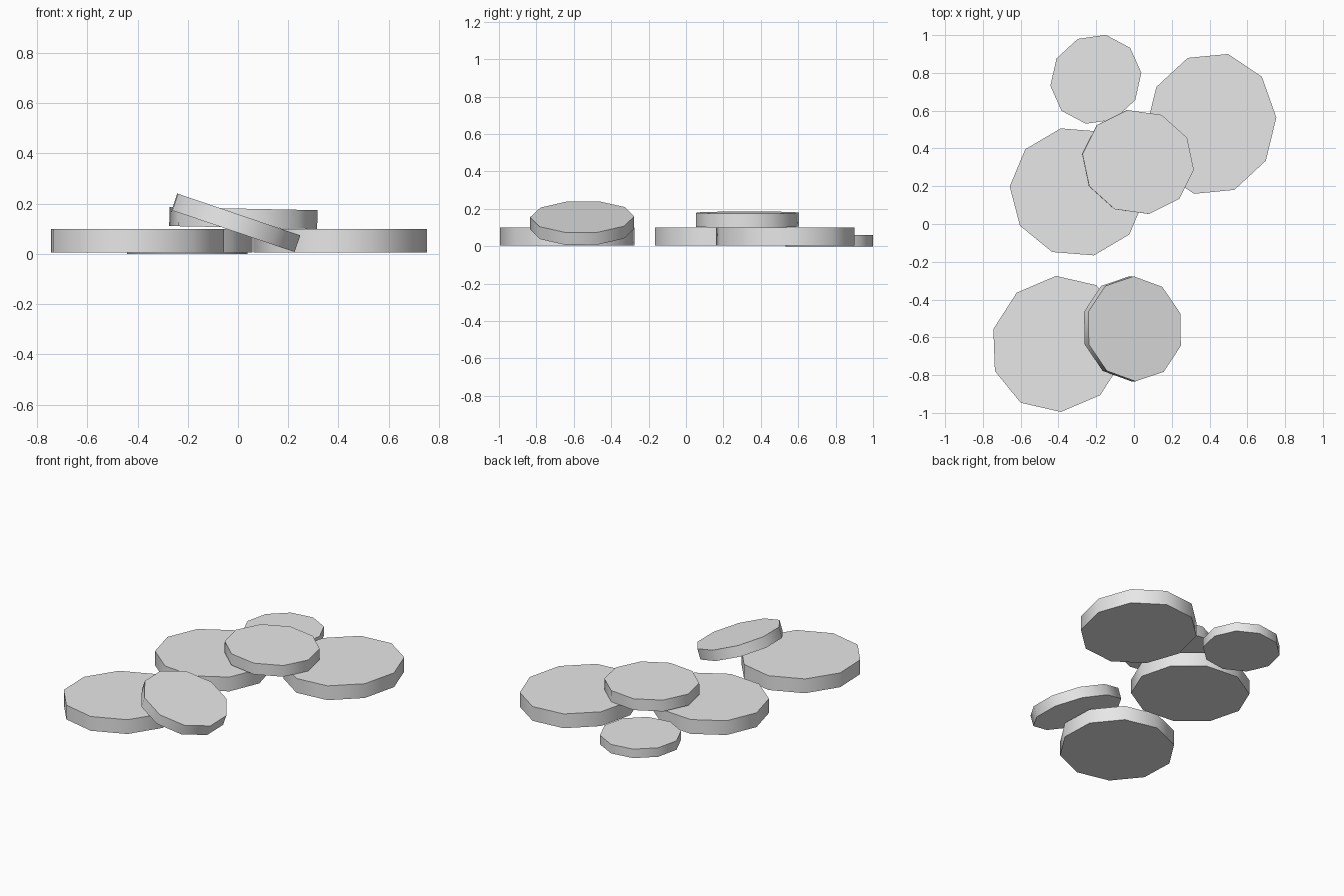
import bpy
import bmesh
from math import cos, sin, pi, radians
from mathutils import Vector

cube = bpy.data.objects.get("Cube")
if cube:
    bpy.data.objects.remove(cube, do_unlink=True)

SIDES = 10

# Single plain stone colour
stone_grey = bpy.data.materials.new("stone_grey")
stone_grey.use_nodes = True
colour = (0.8, 0.8, 0.8, 1.0)
stone_grey.diffuse_color = colour
stone_grey.node_tree.nodes["Principled BSDF"].inputs["Base Color"].default_value = colour


def flat_stone(name, centre, first_axis, second_axis, thickness, slope=0.0):
    """Ten-sided slab: centre of its top face, two plan axes, and a lean along x."""
    u, v = Vector(first_axis), Vector(second_axis)
    top_centre = Vector(centre)
    normal = Vector((-slope, 0, 1)).normalized()
    bm = bmesh.new()

    # Top outline
    outline = []
    for k in range(SIDES):
        angle = 2 * pi * k / SIDES
        plan = u * cos(angle) + v * sin(angle)
        outline.append(bm.verts.new(top_centre + Vector((plan.x, plan.y, slope * plan.x))))
    top = bm.faces.new(outline)

    # Thickness, square to the top face
    result = bmesh.ops.extrude_face_region(bm, geom=[top], use_keep_orig=True)
    lower = [g for g in result["geom"] if isinstance(g, bmesh.types.BMVert)]
    bmesh.ops.translate(bm, verts=lower, vec=-normal * thickness)
    bmesh.ops.recalc_face_normals(bm, faces=bm.faces)

    mesh = bpy.data.meshes.new(name)
    bm.to_mesh(mesh)
    bm.free()
    mesh.materials.append(stone_grey)
    stone = bpy.data.objects.new(name, mesh)
    bpy.context.collection.objects.link(stone)

    # Rounded sides, crisp rims
    bpy.ops.object.select_all(action="DESELECT")
    stone.select_set(True)
    bpy.context.view_layer.objects.active = stone
    bpy.ops.object.shade_smooth_by_angle(angle=radians(45))
    return stone


# Large stones lying on the ground
flat_stone("front_stone", (-0.40, -0.635, 0.1), (-0.013, 0.36), (-0.358, -0.034), 0.095)
flat_stone("middle_stone", (-0.30, 0.17, 0.1), (-0.088, 0.336), (-0.348, -0.079), 0.095)
flat_stone("left_stone", (0.408, 0.53, 0.1), (0.09, 0.37), (-0.334, 0.085), 0.095)

# Small stone at the back
flat_stone("back_stone", (-0.202, 0.766, 0.06), (0.053, 0.235), (-0.236, 0.04), 0.06)

# Stone bridging the middle pair
flat_stone("upper_stone", (0.022, 0.328, 0.18), (-0.058, 0.275), (-0.291, -0.046), 0.075, slope=-0.02)

# Stone leaning on the front one
flat_stone("leaning_stone", (0.003, -0.555, 0.157), (-0.005, 0.278), (-0.256, 0.004), 0.07, slope=-0.34)
